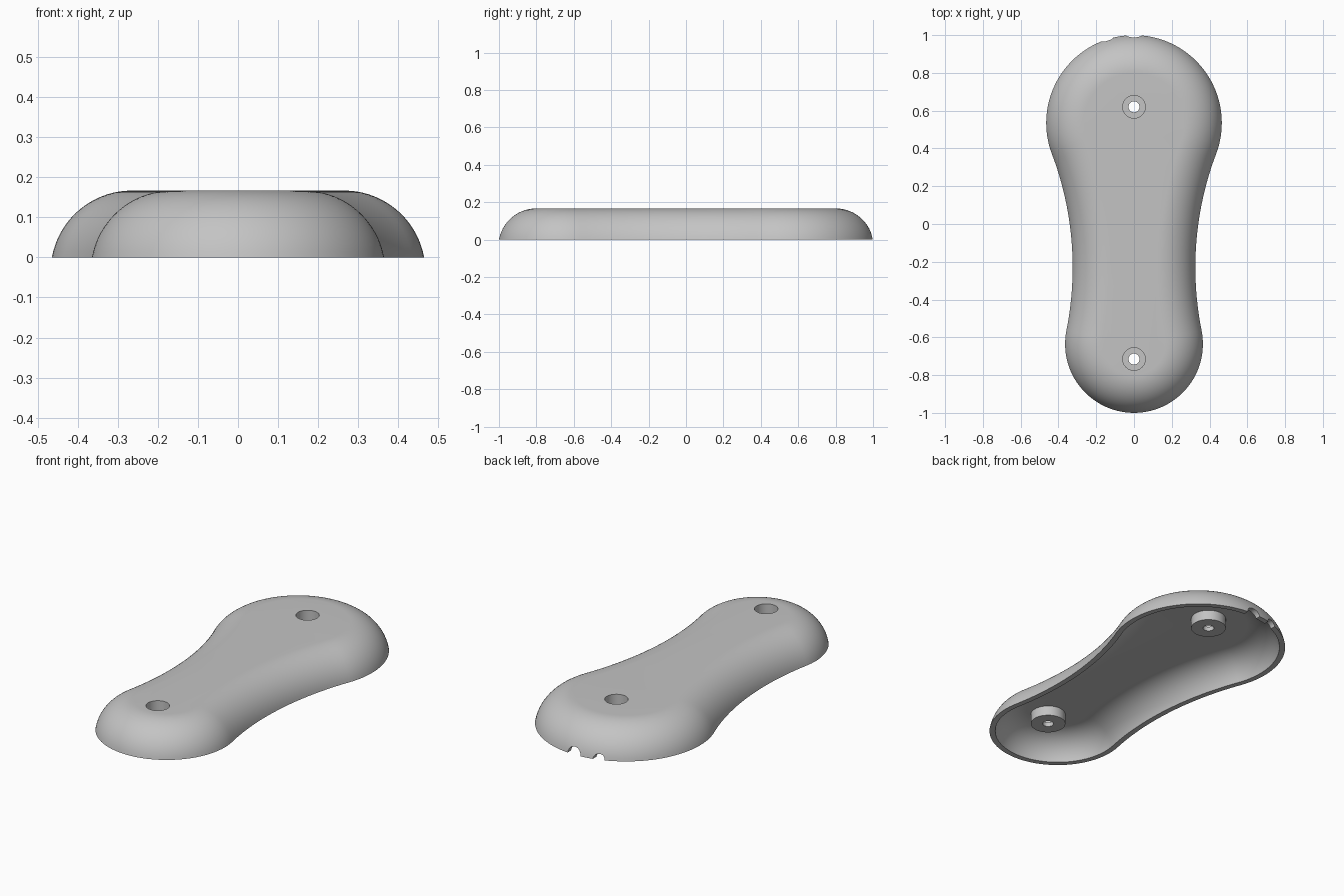
import bpy, bmesh, math
from mathutils import Vector, Matrix

if "Cube" in bpy.data.objects:
    bpy.data.objects.remove(bpy.data.objects["Cube"])

WALL, TOP = 0.03, 0.167          # wall thickness, overall height
FILLET, INSET = 0.203, 0.2       # edge arc radius and how far it reaches in
SCREWS = (0.62, -0.715)          # screw positions along y

plastic = bpy.data.materials.new("grey plastic")
plastic.diffuse_color = (0.55, 0.55, 0.55, 1)
plastic.use_nodes = True
plastic.node_tree.nodes["Principled BSDF"].inputs["Base Color"].default_value = plastic.diffuse_color


def make_object(name, bm):
    bmesh.ops.recalc_face_normals(bm, faces=bm.faces[:])
    mesh = bpy.data.meshes.new(name)
    bm.to_mesh(mesh)
    bm.free()
    mesh.materials.append(plastic)
    ob = bpy.data.objects.new(name, mesh)
    bpy.context.collection.objects.link(ob)
    return ob


def smooth(ob):
    bpy.ops.object.select_all(action='DESELECT')
    ob.select_set(True)
    bpy.context.view_layer.objects.active = ob
    bpy.ops.object.shade_smooth_by_angle(angle=math.radians(30))


def bridge(bm, a, b):
    for i in range(len(a)):
        j = (i + 1) % len(a)
        bm.faces.new((a[i], a[j], b[j], b[i]))


def outline():
    """Points and outward normals: two end circles joined by hollow flanks."""
    waist = Vector((2.025, -0.23))
    arcs = ((Vector((0, -0.635)), 0.365, -90, 11.31, 32),
            (waist, -1.70, 11.31, -20.7, 28),
            (Vector((0, 0.535)), 0.465, -20.7, 90, 36))
    half = []
    for centre, radius, a0, a1, steps in arcs:
        for k in range(steps):
            a = math.radians(a0 + (a1 - a0) * k / steps)
            n = Vector((math.cos(a), math.sin(a)))
            half.append((centre + n * radius, n))
    half.append((Vector((0, 1)), Vector((0, 1))))
    flip = lambda v: Vector((-v.x, v.y))
    return half + [(flip(p), flip(n)) for p, n in half[-2:0:-1]]


def skin(bm, points, radius, steps=18):
    """Rounded skin from the base up to a flat cap; returns the base ring."""
    zc = TOP - FILLET
    start = math.asin(-zc / radius)
    rings = []
    for k in range(steps + 1):
        a = start + (math.pi / 2 - start) * k / steps
        inset = INSET - radius * math.cos(a)
        z = zc + radius * math.sin(a) if k else 0
        rings.append([bm.verts.new((*(p - n * inset), z)) for p, n in points])
    for lower, upper in zip(rings, rings[1:]):
        bridge(bm, lower, upper)
    bm.faces.new(rings[-1])
    return rings[0]


def cylinder(name, radius, depth, matrix, segments=48):
    bm = bmesh.new()
    bmesh.ops.create_cone(bm, cap_ends=True, segments=segments, radius1=radius,
                          radius2=radius, depth=depth, matrix=matrix)
    ob = make_object(name, bm)
    ob.hide_render = True
    return ob


# Hollow shell, open underneath
bm = bmesh.new()
points = outline()
bridge(bm, skin(bm, points, FILLET), skin(bm, points, FILLET - WALL))
shell = make_object("cover_shell", bm)

# Screw openings in the top and two cable notches in the back rim
cutters = [cylinder("screw_cutter", 0.06, 0.2, Matrix.Translation((0, y, 0.17)))
           for y in SCREWS]
for x, r in ((0, 0.04), (-0.14, 0.03)):
    m = Matrix.Translation((x, 0.98, 0)) @ Matrix.Rotation(math.pi / 2, 4, 'X')
    cutters.append(cylinder("notch_cutter", r, 0.16, m))
for cutter in cutters:
    mod = shell.modifiers.new("cut", 'BOOLEAN')
    mod.operation, mod.solver, mod.object = 'DIFFERENCE', 'EXACT', cutter
    bpy.context.view_layer.objects.active = shell
    bpy.ops.object.modifier_apply(modifier=mod.name)
    bpy.data.objects.remove(cutter)
smooth(shell)

# Counterbored screw bosses hanging under the top
profile = ((0.06, 0.137), (0.06, 0.105), (0.029, 0.105),
           (0.029, 0.08), (0.0925, 0.08), (0.0925, 0.145))
for y in SCREWS:
    bm = bmesh.new()
    rings = [[bm.verts.new((r * math.sin(t), y + r * math.cos(t), z))
              for t in (2 * math.pi * k / 48 for k in range(48))]
             for r, z in profile]
    for i, ring in enumerate(rings):
        bridge(bm, ring, rings[(i + 1) % len(rings)])
    smooth(make_object("screw_boss", bm))
